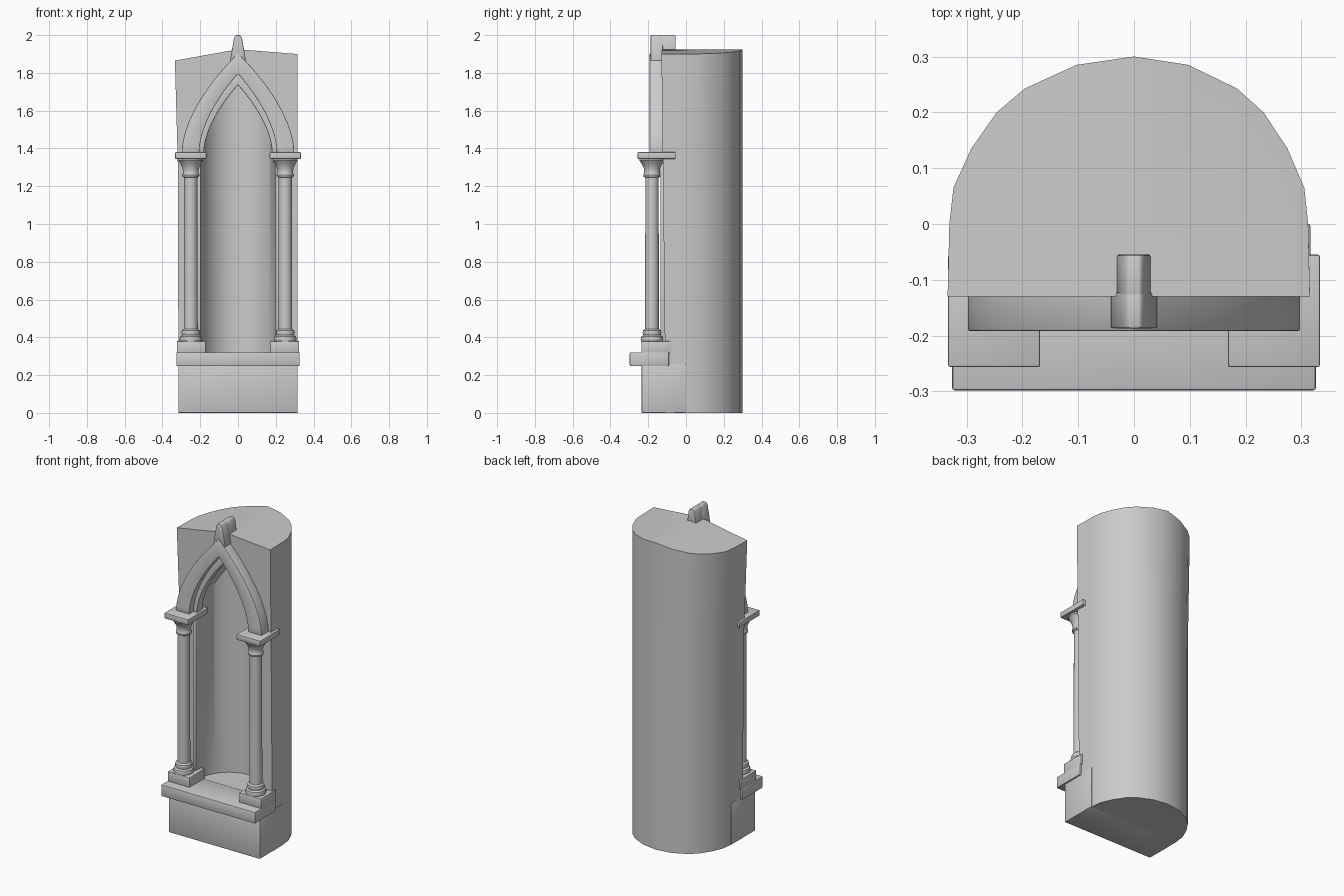
import bpy, bmesh, math

cube = bpy.data.objects.get("Cube")
if cube:
    bpy.data.objects.remove(cube, do_unlink=True)

stone = bpy.data.materials.new("grey_stone")
stone.use_nodes = True
COLOR = (0.6, 0.6, 0.6, 1)
stone.diffuse_color = COLOR
stone.node_tree.nodes["Principled BSDF"].inputs["Base Color"].default_value = COLOR


def activate(ob):
    bpy.ops.object.select_all(action='DESELECT')
    ob.select_set(True)
    bpy.context.view_layer.objects.active = ob


def finish(name, bm, bevel=0.0, smooth=True):
    bmesh.ops.recalc_face_normals(bm, faces=bm.faces)
    mesh = bpy.data.meshes.new(name)
    bm.to_mesh(mesh)
    bm.free()
    mesh.materials.append(stone)
    ob = bpy.data.objects.new(name, mesh)
    bpy.context.collection.objects.link(ob)
    activate(ob)
    if bevel:
        mod = ob.modifiers.new("soft_edges", 'BEVEL')
        mod.width = bevel
        mod.segments = 2
        mod.limit_method = 'ANGLE'
        bpy.ops.object.modifier_apply(modifier=mod.name)
    if smooth:
        bpy.ops.object.shade_smooth_by_angle(angle=math.radians(35))
    return ob


def loft(bm, rings, closed=False):
    """Join equal vertex rings with quads; cap the ends."""
    loops = [[bm.verts.new(p) for p in ring] for ring in rings]
    n = len(loops[0])
    for a, b in zip(loops, loops[1:]):
        for i in range(n):
            j = (i + 1) % n
            bm.faces.new((a[i], a[j], b[j], b[i]))
    if not closed:
        bm.faces.new(loops[0])
        bm.faces.new(loops[-1])
    return loops


def box(name, x0, x1, y0, y1, z0, z1, bevel=0.004):
    bm = bmesh.new()
    loft(bm, [[(x0, y0, z), (x1, y0, z), (x1, y1, z), (x0, y1, z)] for z in (z0, z1)])
    return finish(name, bm, bevel)


SPRING = 1.38   # height where the arches start
CURVE = 1.75    # fullness of the pointed arch


def arch_points(w, rise, steps=14):
    half = [(w * (1 - (i / steps) ** CURVE), SPRING + rise * i / steps)
            for i in range(steps + 1)]
    return [(-x, z) for x, z in half[:-1]] + half[::-1]


def arch_band(name, outer, inner, y0, y1, bevel):
    bm = bmesh.new()
    loft(bm, [[(xo, y0, zo), (xi, y0, zi), (xi, y1, zi), (xo, y1, zo)]
              for (xo, zo), (xi, zi) in zip(arch_points(*outer), arch_points(*inner))])
    return finish(name, bm, bevel)


# Rounded back body with an uneven, slightly pitched top
half = [(0, -0.13), (0.315, -0.13), (0.312, 0.0), (0.305, 0.065), (0.275, 0.135),
        (0.232, 0.2), (0.184, 0.243), (0.097, 0.285), (0, 0.3)]
outline = half + [(-x, y) for x, y in half[-2:0:-1]]


def body_ring(z, left, front):
    ring = []
    for x, y in outline:
        top = 1.925 - (0.19 if x < 0 else 0.08) * abs(x)
        ring.append((x * left if x < 0 else x, max(y, front), z if z is not None else top))
    return ring


bm = bmesh.new()
loops = [[bm.verts.new(p) for p in ring] for ring in
         (body_ring(0, 1, -0.108), body_ring(1.3, 1.01, -0.122), body_ring(None, 1.06, -0.13))]
n, mid = len(outline), len(half) - 1
for a, b in zip(loops, loops[1:]):
    for i in range(n):
        j = (i + 1) % n
        bm.faces.new((a[i], a[j], b[j], b[i]))
bm.faces.new(loops[0])
bm.faces.new(loops[-1][:mid + 1])
bm.faces.new(loops[-1][mid:] + loops[-1][:1])
bmesh.ops.triangulate(bm, faces=bm.faces)
body = finish("niche_body", bm, smooth=False)

# Hollow of the niche: curved back wall under a pointed arch
W, RISE, FLOOR, STEPS = 0.2, 0.37, 0.315, 32
bm = bmesh.new()
rings = []
for i in range(STEPS + 1):
    x = -W * math.cos(math.pi * i / STEPS)
    back = -0.105 + 0.21 * math.sqrt(max(0, 1 - (x / W) ** 2))
    top = SPRING + RISE * max(0, 1 - abs(x) / W) ** (1 / CURVE)
    rings.append([(x, -0.4, FLOOR), (x, back, FLOOR), (x, back, top), (x, -0.4, top)])
loft(bm, rings)
bmesh.ops.triangulate(bm, faces=bm.faces)
cutter = finish("niche_cutter", bm, smooth=False)
cutter.hide_render = True
activate(body)
mod = body.modifiers.new("hollow", 'BOOLEAN')
mod.operation = 'DIFFERENCE'
mod.solver = 'EXACT'
mod.object = cutter
bpy.ops.object.modifier_apply(modifier=mod.name)
bpy.data.objects.remove(cutter, do_unlink=True)
bpy.ops.object.shade_smooth_by_angle(angle=math.radians(35))

# Base block and sill
box("base_block", -0.316, 0.316, -0.235, 0.0, 0, 0.26)
box("sill", -0.326, 0.326, -0.298, -0.09, 0.248, 0.32, 0.005)

# Pointed arch and recessed inner moulding
arch_band("outer_arch", (0.298, 0.525), (0.205, 0.415), -0.192, -0.1, 0.004)
arch_band("inner_moulding", (0.225, 0.43), (0.18, 0.355), -0.15, -0.095, 0.004)

# Column profile: base rolls, shaft, neck ring, flared capital
profile = [(0.056, 0.375), (0.06, 0.39), (0.056, 0.405), (0.046, 0.412), (0.05, 0.425),
           (0.047, 0.437), (0.037, 0.445), (0.035, 1.245), (0.044, 1.25), (0.046, 1.26),
           (0.041, 1.27), (0.043, 1.295), (0.055, 1.32), (0.066, 1.335), (0.066, 1.35)]
for side, s in (("right", -1), ("left", 1)):
    bm = bmesh.new()
    loft(bm, [[(s * 0.25 + r * math.cos(a), -0.18 + r * math.sin(a), z)
               for a in (math.tau * k / 24 for k in range(24))] for r, z in profile])
    finish(side + "_column", bm)

    def side_box(name, near, far, *rest):
        box(side + "_" + name, *sorted((s * near, s * far)), *rest)

    side_box("plinth", 0.172, 0.324, -0.236, -0.082, 0.315, 0.38)
    side_box("abacus", 0.168, 0.333, -0.256, -0.055, 1.345, 1.38)
    side_box("jamb", 0.198, 0.215, -0.135, -0.09, 0.315, 1.36, 0.003)

# Tapered keystone: wide front part and narrower tail
for name, y0, y1, low, wide in (("keystone_front", -0.187, -0.122, 1.865, 0.042),
                                ("keystone_tail", -0.14, -0.055, 1.9, 0.033)):
    bm = bmesh.new()
    loft(bm, [[(-wide, y, low), (wide, y, low), (0.021, y, 1.985), (0.012, y, 2.0),
               (-0.012, y, 2.0), (-0.021, y, 1.985)] for y in (y0, y1)])
    finish(name, bm, 0.004)
